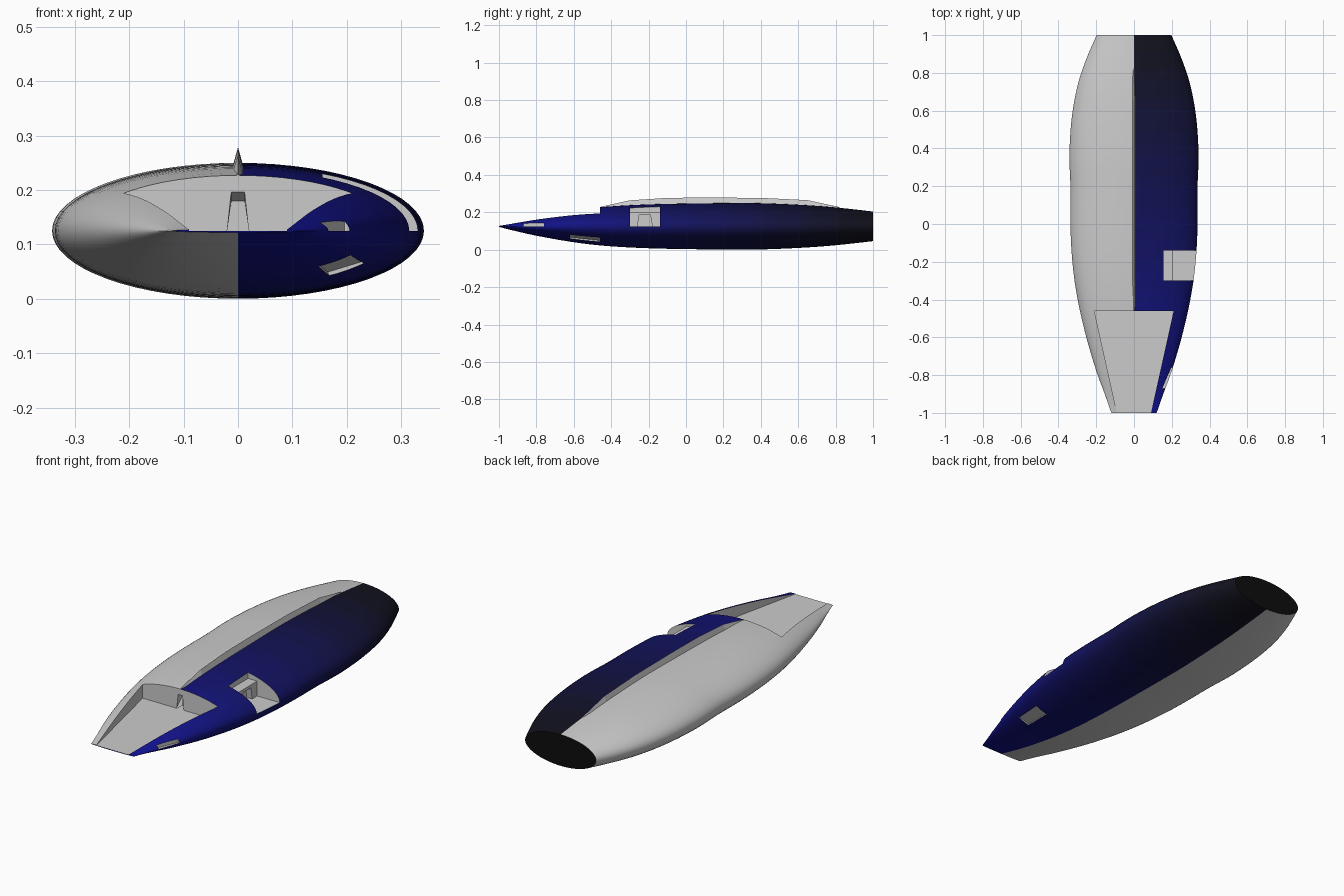
import bpy, bmesh
from math import sin, cos, pi

if "Cube" in bpy.data.objects:
    bpy.data.objects.remove(bpy.data.objects["Cube"])

ZC = 0.125     # height of the hull's centre line
SEGS = 64
# hull stations: y, half width, half height
STATIONS = [(-1, .12, .003), (-.9, .155, .028), (-.78, .199, .054), (-.62, .247, .082),
            (-.46, .286, .102), (-.3, .315, .113), (-.14, .331, .119), (.02, .337, .122),
            (.19, .336, .124), (.36, .342, .1245), (.55, .331, .118), (.72, .302, .108),
            (.86, .258, .095), (1, .198, .079)]


def spline(pts, sub):
    """Catmull-Rom curve through the stations."""
    ext = [pts[0]] + pts + [pts[-1]]
    out = []
    for a, b, c, d in zip(ext, ext[1:], ext[2:], ext[3:]):
        for k in range(sub):
            t = k / sub
            out.append(tuple(q + .5 * t * (r - p + t * (2*p - 5*q + 4*r - s + t * (3*(q - r) + s - p)))
                             for p, q, r, s in zip(a, b, c, d)))
    return out + [pts[-1]]


def loft(name, rings):
    """Closed solid through a row of equal-sized rings."""
    bm = bmesh.new()
    rows = [[bm.verts.new(p) for p in r] for r in rings]
    n = len(rows[0])
    for a, b in zip(rows, rows[1:]):
        for i in range(n):
            j = (i + 1) % n
            bm.faces.new((a[i], a[j], b[j], b[i]))
    bm.faces.new(rows[0])
    bm.faces.new(rows[-1])
    bmesh.ops.recalc_face_normals(bm, faces=bm.faces)
    me = bpy.data.meshes.new(name)
    bm.to_mesh(me)
    bm.free()
    ob = bpy.data.objects.new(name, me)
    bpy.context.collection.objects.link(ob)
    return ob


def material(name, rgb):
    m = bpy.data.materials.new(name)
    m.diffuse_color = (*rgb, 1)
    m.use_nodes = True
    m.node_tree.nodes["Principled BSDF"].inputs["Base Color"].default_value = m.diffuse_color
    return m


def cut(target, cutter):
    cutter.hide_render = True
    mod = target.modifiers.new("cut", 'BOOLEAN')
    mod.operation = 'DIFFERENCE'
    mod.solver = 'EXACT'
    mod.object = cutter
    bpy.context.view_layer.objects.active = target
    bpy.ops.object.modifier_apply(modifier=mod.name)
    bpy.data.objects.remove(cutter)


# hull: elliptical sections
curve = spline(STATIONS, 3)
hull = loft("hull", [[(w * cos(2*pi*i/SEGS), y, ZC + h * sin(2*pi*i/SEGS)) for i in range(SEGS)]
                     for y, w, h in curve])

# paint: left half grey, right half blue fading to black at the stern, black stern
hull.data.materials.append(None)
hull.data.materials.append(material("stern_black", (.004, .004, .004)))
BANDS = 24
for k in range(BANDS):
    t = 1 - (k + .5) / BANDS
    hull.data.materials.append(material(f"blue_{k}", (.006, .006, .012 + .3 * t ** 1.6)))
for f in hull.data.polygons:
    c = f.center
    if c.y > .9999:
        f.material_index = 1
    elif c.x > 0:
        f.material_index = 2 + min(BANDS - 1, int((c.y + 1) / 2 * BANDS))

# open front deck with a flat floor
deck = [(-.21, -.46), (.21, -.46), (.079, -1.05), (-.079, -1.05)]
cut(hull, loft("deck_cutter", [[(x, y, z) for x, y in deck] for z in (ZC, .4)]))

# doorway in the deck's rear wall, with a sloping ceiling
cut(hull, loft("doorway_cutter", [[(-.02, y, ZC), (.02, y, ZC), (.012, y, top), (-.012, y, top)]
                                  for y, top in ((-.47, .201), (-.42, .18))]))

# side bay with a ledge, and a recess in the ledge
bay = [(.155, .2), (.205, .2), (.205, ZC), (.45, ZC), (.45, .4), (.155, .4)]
cut(hull, loft("side_bay_cutter", [[(x, y, z) for x, z in bay] for y in (-.3, -.14)]))
cut(hull, loft("bay_door_cutter", [[(x, -.22 - .04, ZC), (x, -.22 + .04, ZC),
                                    (x, -.22 + .03, .185), (x, -.22 - .03, .185)]
                                   for x in (.21, .175)]))

# small notch near the nose, parallel to the hull side
notch = [(.15, -.87), (.196, -.76), (.3, -.76), (.3, -.87)]
cut(hull, loft("nose_notch_cutter", [[(x, y, z) for x, y in notch] for z in (ZC, .2)]))

# flat vent on the underside
vent = [(.145, -.62, .066), (.205, -.62, .084), (.23, -.46, .069), (.165, -.46, .049)]
cut(hull, loft("vent_cutter", [[(x + .4 * d, y, z - .9 * d) for x, y, z in vent] for d in (0, .05)]))

bpy.ops.object.select_all(action='DESELECT')
hull.select_set(True)
bpy.context.view_layer.objects.active = hull
bpy.ops.object.shade_smooth_by_angle(angle=.5)

# dorsal ridge: thin triangular fin
ridge = [(-.458, .229, .222), (-.3, .264, .232), (-.1, .277, .24), (.1, .279, .243),
         (.4, .277, .243), (.65, .265, .23), (.82, .228, .215)]
loft("dorsal_ridge", [[(-.01, y, base), (.01, y, base), (0, y, top)] for y, top, base in ridge])
